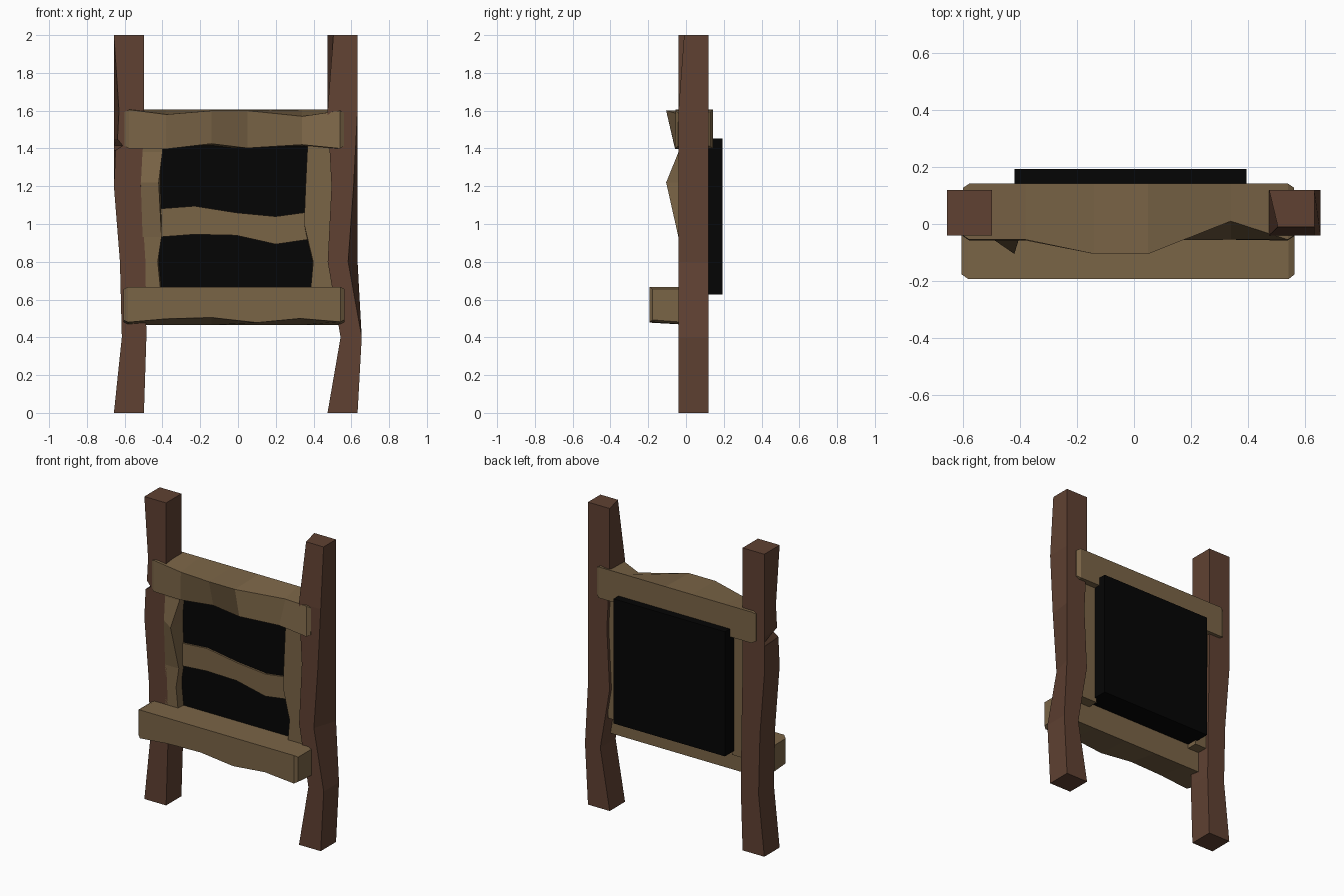
import bpy, bmesh


def material(name, rgb):
    m = bpy.data.materials.new(name)
    m.diffuse_color = (*rgb, 1)
    return m


DARK = material("dark_wood", (0.115, 0.053, 0.032))
LIGHT = material("light_wood", (0.195, 0.128, 0.062))
BLACK = material("black", (0.0015, 0.0015, 0.0015))


def loft(name, rings, mat):
    """Skin a row of four-cornered sections and cap both ends."""
    bm = bmesh.new()
    vs = [[bm.verts.new(p) for p in r] for r in rings]
    for a, b in zip(vs, vs[1:]):
        for i in range(4):
            j = (i + 1) % 4
            bm.faces.new((a[i], a[j], b[j], b[i]))
    bm.faces.new(vs[0])
    bm.faces.new(vs[-1])
    bmesh.ops.recalc_face_normals(bm, faces=bm.faces)
    me = bpy.data.meshes.new(name)
    bm.to_mesh(me)
    bm.free()
    me.materials.append(mat)
    ob = bpy.data.objects.new(name, me)
    bpy.context.collection.objects.link(ob)
    return ob


def upright(name, rows, back, mat):
    """rows: z, front left x, front right x, back left x, back right x, front left y, front right y"""
    loft(name, [[(fl, yl, z), (fr, yr, z), (br, back, z), (bl, back, z)]
                for z, fl, fr, bl, br, yl, yr in rows], mat)


def beam(name, rows, back, zlo, zhi, ends, mat):
    """rows: x, top front y, top front z, bottom front y, bottom front z; ends are chamfered"""
    rings = [[(x, ty, tz), (x, back, zhi), (x, back, zlo), (x, by, bz)]
             for x, ty, tz, by, bz in rows]

    def end(ring, x):
        cy = sum(p[1] for p in ring) / 4
        cz = sum(p[2] for p in ring) / 4
        return [(x, cy + (y - cy) * 0.85, cz + (z - cz) * 0.88) for _, y, z in ring]

    rings = [end(rings[0], ends[0])] + rings + [end(rings[-1], ends[1])]
    loft(name, rings, mat)


# Bent posts
F = -0.04
upright("left_post", [
    (0.0, -0.657, -0.498, -0.657, -0.498, F, F),
    (0.4, -0.615, -0.485, -0.615, -0.485, F, F),
    (0.8, -0.625, -0.49, -0.625, -0.49, F, F),
    (1.2, -0.657, -0.515, -0.657, -0.498, F, F),
    (1.39, -0.648, -0.505, -0.657, -0.498, F, F),
    (1.415, -0.61, -0.50, -0.657, -0.498, F, F),
    (1.45, -0.638, -0.50, -0.657, -0.498, F, F),
    (1.6, -0.63, -0.498, -0.657, -0.498, F, F),
    (2.0, -0.657, -0.498, -0.657, -0.498, F, F)], 0.12, DARK)
upright("right_post", [
    (0.0, 0.474, 0.633, 0.474, 0.633, F, F),
    (0.4, 0.543, 0.655, 0.543, 0.655, F, F),
    (0.8, 0.475, 0.583, 0.475, 0.633, F, F),
    (1.2, 0.495, 0.612, 0.495, 0.633, F, F),
    (1.6, 0.474, 0.633, 0.474, 0.633, F, F),
    (2.0, 0.505, 0.633, 0.474, 0.633, -0.01, -0.01)], 0.12, DARK)

# Hewn crossbeams
beam("top_beam", [
    (-0.578, -0.055, 1.605, -0.058, 1.40),
    (-0.38, -0.055, 1.58, -0.058, 1.397),
    (-0.14, -0.105, 1.60, -0.058, 1.425),
    (0.05, -0.105, 1.60, -0.058, 1.402),
    (0.34, 0.01, 1.57, -0.055, 1.42),
    (0.54, -0.055, 1.60, -0.058, 1.40)], 0.142, 1.40, 1.605, (-0.6, 0.562), LIGHT)
beam("bottom_beam", [
    (-0.582, -0.193, 0.667, -0.193, 0.48),
    (-0.38, -0.193, 0.667, -0.193, 0.498),
    (-0.14, -0.193, 0.667, -0.193, 0.505),
    (0.10, -0.193, 0.667, -0.193, 0.478),
    (0.33, -0.193, 0.667, -0.193, 0.50),
    (0.543, -0.193, 0.667, -0.193, 0.482)], 0.03, 0.465, 0.667, (-0.606, 0.564), LIGHT)

# Side boards of the inner frame
upright("left_board", [
    (0.60, -0.505, -0.405, -0.505, -0.405, F, F),
    (0.80, -0.505, -0.425, -0.505, -0.41, F, F),
    (0.93, -0.505, -0.405, -0.505, -0.405, F, F),
    (1.22, -0.515, -0.42, -0.515, -0.405, F, -0.105),
    (1.38, -0.515, -0.40, -0.515, -0.40, F, F),
    (1.45, -0.515, -0.40, -0.515, -0.40, F, F)], 0.10, LIGHT)
upright("right_board", [
    (0.60, 0.38, 0.50, 0.38, 0.50, -0.03, -0.03),
    (0.80, 0.398, 0.50, 0.39, 0.50, -0.03, -0.03),
    (1.00, 0.35, 0.50, 0.35, 0.50, -0.03, -0.03),
    (1.20, 0.358, 0.50, 0.358, 0.50, -0.03, -0.03),
    (1.45, 0.37, 0.485, 0.37, 0.485, -0.03, -0.03)], 0.10, LIGHT)

# Wavy slat across the panel
S = 0.0
loft("middle_slat", [[(x, S, hi), (x, 0.10, hi), (x, 0.10, lo), (x, S, lo)] for x, lo, hi in (
    (-0.43, 0.93, 1.08), (-0.23, 0.945, 1.095), (-0.01, 0.94, 1.06),
    (0.20, 0.893, 1.04), (0.42, 0.925, 1.07))], LIGHT)

# Dark back panel
upright("back_panel", [(z, -0.42, 0.395, -0.42, 0.395, 0.012, 0.012) for z in (0.628, 1.452)], 0.193, BLACK)
